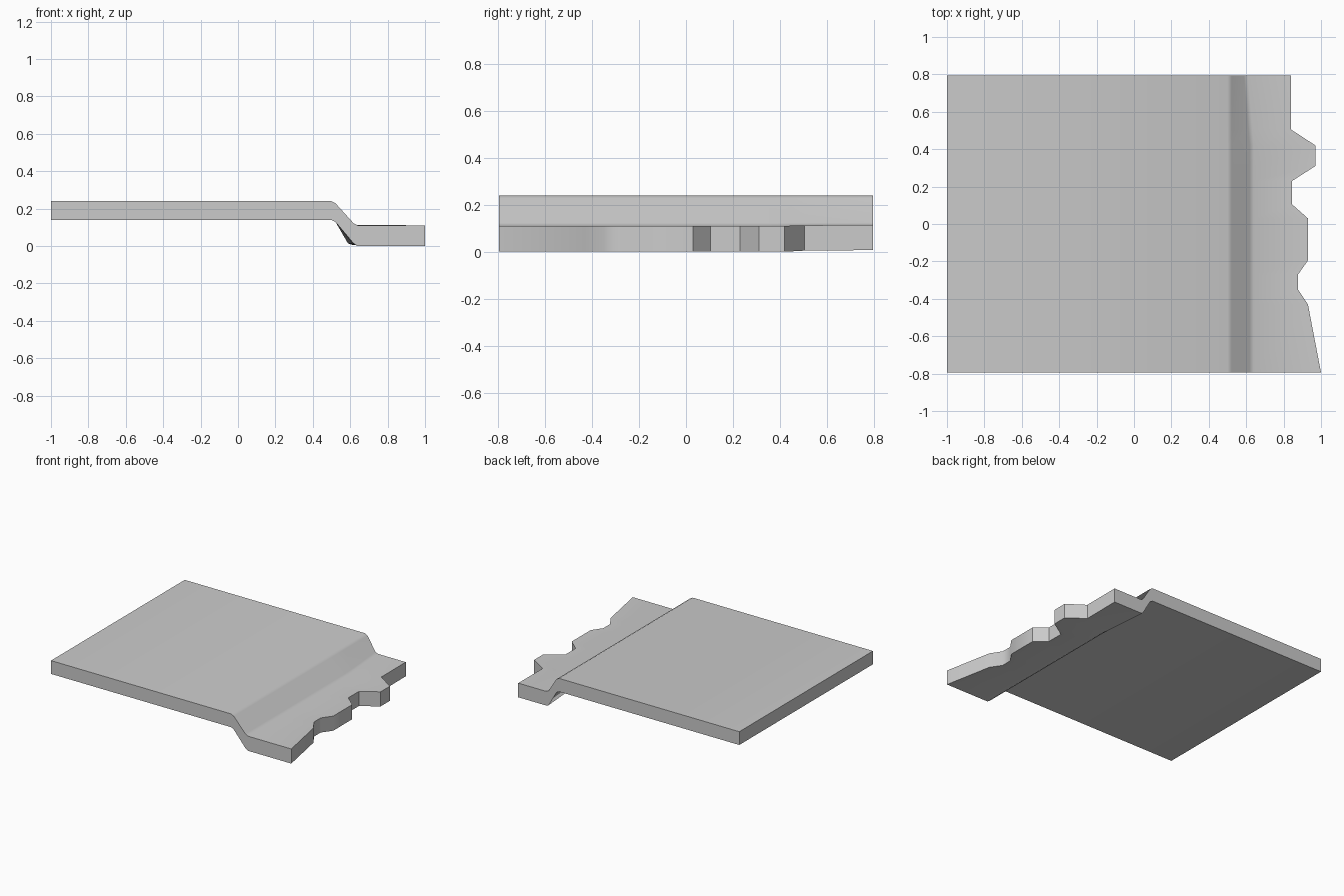
import bpy, bmesh, math

if "Cube" in bpy.data.objects:
    bpy.data.objects.remove(bpy.data.objects["Cube"])

# Broken edge of the lower lip: (y, x)
EDGE = [(-0.795, 1.0), (-0.43, 0.93), (-0.35, 0.877), (-0.27, 0.877),
        (-0.195, 0.93), (0.03, 0.93), (0.105, 0.845), (0.23, 0.845),
        (0.31, 0.97), (0.42, 0.97), (0.505, 0.84), (0.795, 0.84)]


def section(y, x_end):
    """Closed stepped cross-section; the step steepens a little at the back."""
    t = max(0.0, (y - 0.42) / 0.375)
    toe, lift = 0.64 - 0.03 * t, 0.007 * min(1, t * 3)
    top = [(-1, 0.24), (0.5, 0.24), (0.522, 0.228),
           (toe - 0.022, 0.122), (toe, 0.11 + lift * 0.5), (x_end, 0.11 + lift * 0.5)]
    bottom = [(-1, 0.14), (0.5, 0.14), (0.522, 0.128),
              (toe - 0.022, 0.014), (toe, 0.002 + lift), (x_end, lift)]
    bottom[4] = (toe, lift)
    return [(x, y, z) for x, z in top + bottom[::-1]]


# Stepped slab swept from front to back
bm = bmesh.new()
rings = [[bm.verts.new(p) for p in section(y, x)] for y, x in EDGE]
n = len(rings[0])
for a, b in zip(rings, rings[1:]):
    for i in range(n):
        j = (i + 1) % n
        bm.faces.new((a[i], a[j], b[j], b[i]))

# Front and back ends
for r in (rings[0], rings[-1]):
    for i in range(n // 2 - 1):
        bm.faces.new((r[i], r[i + 1], r[n - 2 - i], r[n - 1 - i]))
bmesh.ops.recalc_face_normals(bm, faces=bm.faces)

mesh = bpy.data.meshes.new("stepped_slab")
bm.to_mesh(mesh)
bm.free()
slab = bpy.data.objects.new("stepped_slab", mesh)
bpy.context.collection.objects.link(slab)
bpy.context.view_layer.objects.active = slab
slab.select_set(True)
bpy.ops.object.shade_smooth_by_angle(angle=math.radians(40))
